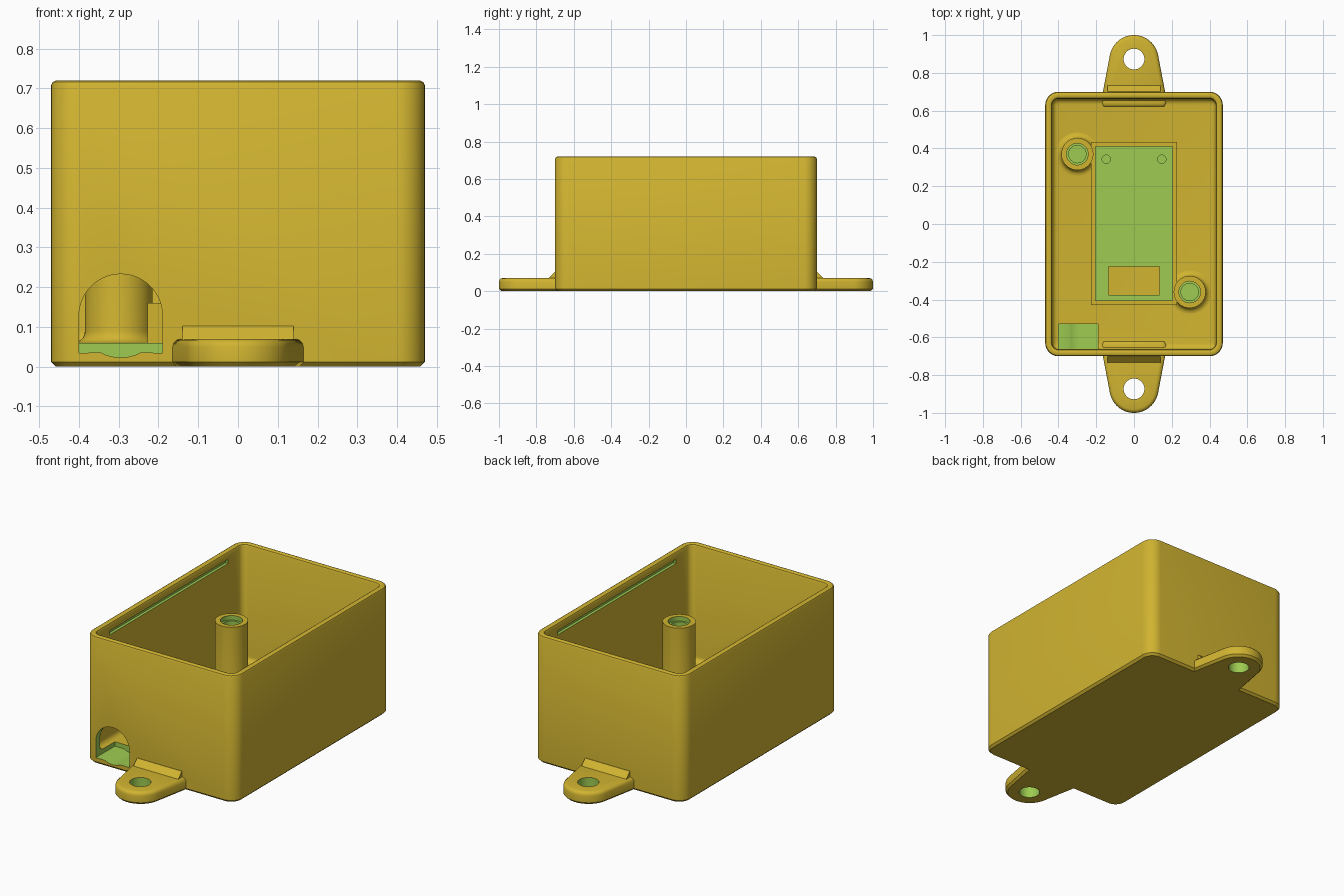
import bpy, bmesh, math

cube = bpy.data.objects.get("Cube")
if cube:
    bpy.data.objects.remove(cube, do_unlink=True)


def material(name, color):
    m = bpy.data.materials.new(name)
    m.use_nodes = True
    m.diffuse_color = color
    m.node_tree.nodes["Principled BSDF"].inputs["Base Color"].default_value = color
    return m


MATS = [material("mustard_yellow", (0.637, 0.456, 0.030, 1)),
        material("cut_green", (0.337, 0.597, 0.082, 1))]


def loft(name, rings, green_from=None):
    """Skin equal-length rings and cap both ends; bands from green_from on are green."""
    bm = bmesh.new()
    loops = [[bm.verts.new(p) for p in ring] for ring in rings]
    last = len(rings) if green_from is None else green_from
    n = len(loops[0])
    for k in range(len(loops) - 1):
        for i in range(n):
            j = (i + 1) % n
            f = bm.faces.new((loops[k][i], loops[k][j], loops[k + 1][j], loops[k + 1][i]))
            f.material_index = int(k >= last)
    bm.faces.new(loops[0][::-1]).material_index = int(last == 0)
    bm.faces.new(loops[-1]).material_index = int(green_from is not None)
    bmesh.ops.recalc_face_normals(bm, faces=bm.faces)
    mesh = bpy.data.meshes.new(name)
    bm.to_mesh(mesh)
    bm.free()
    obj = bpy.data.objects.new(name, mesh)
    for m in MATS:
        mesh.materials.append(m)
    bpy.context.collection.objects.link(obj)
    return obj


def select(obj):
    bpy.ops.object.select_all(action='DESELECT')
    obj.select_set(True)
    bpy.context.view_layer.objects.active = obj


def cut(obj, cutter):
    select(obj)
    mod = obj.modifiers.new("cut", 'BOOLEAN')
    mod.operation = 'DIFFERENCE'
    mod.solver = 'EXACT'
    mod.object = cutter
    bpy.ops.object.modifier_apply(modifier=mod.name)
    bpy.data.objects.remove(cutter, do_unlink=True)


def smooth(obj):
    select(obj)
    bpy.ops.object.shade_smooth_by_angle(angle=math.radians(32))


def arc(cx, cy, r, a0, a1, steps):
    return [(cx + r * math.cos(math.radians(a0 + (a1 - a0) * i / steps)),
             cy + r * math.sin(math.radians(a0 + (a1 - a0) * i / steps)))
            for i in range(steps + 1)]


def lift(points, z):
    return [(x, y, z) for x, y in points]


def circle(x, y, r, z, n=40):
    return lift(arc(x, y, r, 0, 360, n)[:-1], z)


def rounded_rect(inset, z, hx=0.47, hy=0.70, radius=0.07):
    r = max(radius - inset, 0.02)
    x, y = hx - inset - r, hy - inset - r
    pts = []
    for k, (sx, sy) in enumerate(((1, 1), (-1, 1), (-1, -1), (1, -1))):
        pts += arc(sx * x, sy * y, r, 90 * k, 90 * k + 90, 8)
    return lift(pts, z)


def box(name, x0, x1, y0, y1, z0, z1, green=False):
    base = [(x0, y0), (x1, y0), (x1, y1), (x0, y1)]
    return loft(name, [lift(base, z0), lift(base, z1)], 0 if green else None)


# Open case: outside wall, rounded rim, inside wall and filleted floor
FLOOR, TOP, WALL = 0.06, 0.72, 0.037
shell = [(0.012, 0), (0, 0.012), (0, TOP - 0.012), (0.004, TOP - 0.004), (0.012, TOP),
         (WALL - 0.012, TOP), (WALL - 0.004, TOP - 0.004), (WALL, TOP - 0.012)]
shell += [(WALL + 0.03 - x, FLOOR + 0.03 - z)
          for x, z in arc(0, 0, 0.03, 0, 90, 5)]
case = loft("case", [rounded_rect(d, z) for d, z in shell])

# Cable opening: arch with a shallow round dip in its floor
CX, CZ, R = -0.295, 0.128, 0.105
arch = arc(CX, CZ, R, 0, 180, 28) + [(CX - R, 0.035)]
arch += arc(CX, CZ, R, 242, 298, 8) + [(CX + R, 0.035)]
cut(case, loft("arch_cutter", [[(x, y, z) for x, z in arch] for y in (-0.8, -0.53)], 0))

# Lid grooves in the long walls
for s in (-1, 1):
    a, b = sorted((s * 0.41, s * 0.449))
    cut(case, box("groove_cutter", a, b, -0.53, 0.53, 0.655, 0.678, True))
smooth(case)


# Mounting ears, their inner ends standing slightly above the case floor
def ear_outline(inset, s, z):
    w = 0.175 - inset
    pts = arc(0, 0.87, 0.13 - inset, 11, 169, 24)
    pts += [(-w, 0.645), (-w + 0.012, 0.618 + inset),
            (w - 0.012, 0.618 + inset), (w, 0.645)]
    return [(x, s * y, z) for x, y in pts]


for s, side in ((-1, "front"), (1, "back")):
    profile = [(0.012, 0), (0, 0.012), (0, 0.05), (0.003, 0.06), (0.010, 0.067), (0.02, 0.07)]
    ear = loft(side + "_mounting_ear", [ear_outline(d, s, z) for d, z in profile])
    cut(ear, loft("hole_cutter", [circle(0, s * 0.873, 0.055, z) for z in (-0.1, 0.2)], 0))
    smooth(ear)
    # Sloped brace between ear and wall
    brace = [(0.69, 0.06), (0.742, 0.06), (0.733, 0.072), (0.702, 0.103), (0.69, 0.103)]
    loft(side + "_ear_brace", [[(x, s * y, z) for y, z in brace] for x in (-0.14, 0.14)])

# Screw posts with flared feet and stepped bores
for x, y, side in ((-0.30, 0.37, "back"), (0.295, -0.36, "front")):
    foot = [(0.115 - dx, FLOOR + 0.03 - dz) for dx, dz in arc(0, 0, 0.03, 90, 0, 5)]
    profile = [(0.115, 0.05)] + foot
    profile += [(0.085, 0.43), (0.057, 0.43), (0.057, 0.405), (0.046, 0.405), (0.046, 0.12)]
    smooth(loft(side + "_screw_post", [circle(x, y, r, z) for r, z in profile],
                len(profile) - 4))

# Circuit board holder: shallow pocket, clearance window and two pin holes
holder = box("board_holder", -0.228, 0.228, -0.43, 0.435, 0.05, 0.16)
cut(holder, box("pocket_cutter", -0.205, 0.205, -0.405, 0.41, 0.125, 0.3, True))
cut(holder, box("window_cutter", -0.135, 0.135, -0.375, -0.225, 0.0, 0.3, True))
for x in (-0.147, 0.147):
    cut(holder, loft("pin_cutter", [circle(x, 0.343, 0.022, z, 24) for z in (0.09, 0.3)], 0))
smooth(holder)
